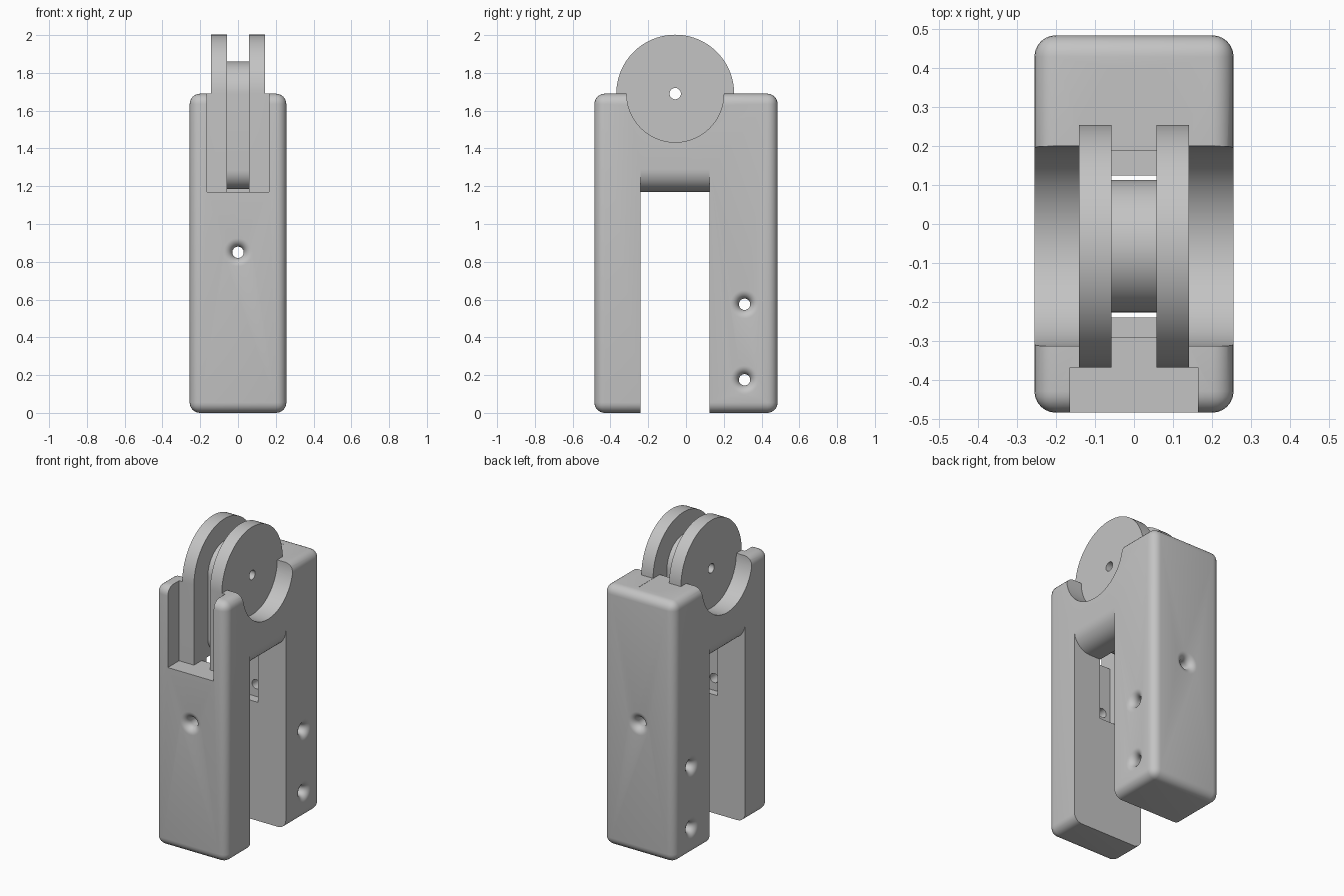
import bpy, bmesh, math
from mathutils import Matrix, Vector

if "Cube" in bpy.data.objects:
    bpy.data.objects.remove(bpy.data.objects["Cube"])

HALF_W, HALF_D, TOP = 0.256, 0.485, 1.69   # block half width, half depth, height
AXLE_Y = -0.057                            # pulley axis (at z = TOP)
GROOVE = 0.058                             # half width of rope groove

grey = bpy.data.materials.new("plain grey")
grey.diffuse_color = (0.55, 0.55, 0.55, 1)
grey.use_nodes = True
grey.node_tree.nodes["Principled BSDF"].inputs["Base Color"].default_value = grey.diffuse_color


def finish(name, bm):
    bmesh.ops.recalc_face_normals(bm, faces=bm.faces)
    me = bpy.data.meshes.new(name)
    bm.to_mesh(me)
    bm.free()
    me.materials.append(grey)
    ob = bpy.data.objects.new(name, me)
    bpy.context.collection.objects.link(ob)
    return ob


def box(name, x0, x1, y0, y1, z0, z1, bevel=0):
    bm = bmesh.new()
    bmesh.ops.create_cube(bm, size=1)
    for v in bm.verts:
        v.co = Vector(((x0 + x1) / 2 + v.co.x * (x1 - x0),
                       (y0 + y1) / 2 + v.co.y * (y1 - y0),
                       (z0 + z1) / 2 + v.co.z * (z1 - z0)))
    if bevel:
        bmesh.ops.bevel(bm, geom=bm.edges[:], offset=bevel, segments=6,
                        profile=0.5, affect='EDGES')
    return finish(name, bm)


def prism(name, pts, axis, a, b):
    """Extrude a 2D profile along x (profile y,z) or y (profile x,z)."""
    def place(p, t):
        return (t, p[0], p[1]) if axis == 'x' else (p[0], t, p[1])
    bm = bmesh.new()
    f = bm.faces.new([bm.verts.new(place(p, a)) for p in pts])
    ext = bmesh.ops.extrude_face_region(bm, geom=[f])
    move = Vector(place((0, 0), b - a))
    for g in ext['geom']:
        if isinstance(g, bmesh.types.BMVert):
            g.co += move
    return finish(name, bm)


def arc(cx, cz, r, a0, a1, n):
    return [(cx + r * math.cos(math.radians(a0 + (a1 - a0) * i / n)),
             cz + r * math.sin(math.radians(a0 + (a1 - a0) * i / n))) for i in range(n + 1)]


def disc(name, r, x0, x1, n=96):
    return prism(name, arc(AXLE_Y, TOP, r, 0, 360, n)[:-1], 'x', x0, x1)


def flared_hole(name, axis, centre, half, r=0.03, flare=0.045, n=32):
    """Through-hole cutter whose two mouths open with a rounded lip."""
    lip = [(half - flare + flare * math.sin(t), r + flare * (1 - math.cos(t)))
           for t in [i * math.pi / 16 for i in range(9)]]
    lip.append((half + 0.03, r + flare))
    profile = [(-t, q) for t, q in reversed(lip)] + lip
    bm = bmesh.new()
    rings = [[bm.verts.new((q * math.cos(2 * math.pi * k / n),
                            q * math.sin(2 * math.pi * k / n), t)) for k in range(n)]
             for t, q in profile]
    for a, b in zip(rings, rings[1:]):
        for k in range(n):
            j = (k + 1) % n
            bm.faces.new((a[k], a[j], b[j], b[k]))
    bm.faces.new(rings[0])
    bm.faces.new(rings[-1])
    turn = Matrix.Rotation(math.pi / 2, 4, 'Y' if axis == 'x' else 'X')
    bm.transform(Matrix.Translation(centre) @ turn)
    return finish(name, bm)


def combine(ob, tool, op='DIFFERENCE'):
    m = ob.modifiers.new("join", 'BOOLEAN')
    m.operation, m.object, m.solver = op, tool, 'EXACT'
    bpy.context.view_layer.objects.active = ob
    bpy.ops.object.modifier_apply(modifier=m.name)
    bpy.data.objects.remove(tool)


# Rounded block
body = box("pulley_block", -HALF_W, HALF_W, -HALF_D, HALF_D, 0, TOP, bevel=0.055)

# Gap between the two legs, with a bridge rounded along its lower sides
R = 0.12
right = arc(HALF_W - R, 1.17 + R, R, -90, 0, 10)
gap = ([(-0.4, -0.1), (-0.4, 1.17 + R)] + [(-x, z) for x, z in reversed(right)]
       + right + [(0.4, 1.17 + R), (0.4, -0.1)])
combine(body, prism("leg_gap", gap, 'y', -0.24, 0.125))

# Front window, and round scoops beside the cheeks
combine(body, box("front_window", -0.165, 0.165, -0.6, -0.369, 1.17, 1.9))
for s in (-1, 1):
    combine(body, disc("side_scoop", 0.257, *sorted((s * 0.142, s * 0.4))))

# Wheel cheeks: a full disc over the block, later split by the rope groove
cheeks = disc("wheel_cheeks", 0.312, -0.142, 0.142)
combine(cheeks, box("trim", -1, 1, -1, 1, 0, 1.40))
combine(body, cheeks, 'UNION')

# Rope groove: over the wheel, down into both legs, and out at the front
groove = [(-0.29, 0.77), (0.187, 0.77), (0.187, TOP - 0.001), (0.4, TOP - 0.001),
          (0.4, 2.2), (-0.6, 2.2), (-0.6, 1.17), (-0.29, 1.17)]
combine(body, prism("rope_groove", groove, 'x', -GROOVE, GROOVE))

# Hub: round on top, straight sides, rounded lower corners
hub_r, low = 0.17, 0.10
hub = (arc(AXLE_Y, TOP, hub_r, 0, 180, 40)
       + arc(AXLE_Y - hub_r + low, 1.185 + low, low, 180, 270, 10)
       + arc(AXLE_Y + hub_r - low, 1.185 + low, low, 270, 360, 10))
combine(body, prism("hub", hub, 'x', -GROOVE - 0.004, GROOVE + 0.004), 'UNION')

# Axle hole and flared screw holes
combine(body, disc("axle_hole", 0.03, -0.5, 0.5, 32))
for z in (0.175, 0.575):
    combine(body, flared_hole("side_hole", 'x', (0, 0.31, z), HALF_W))
combine(body, flared_hole("cord_hole", 'y', (0, 0, 0.85), HALF_D))

# Smooth the curved surfaces, keep hard edges
bpy.ops.object.select_all(action='DESELECT')
body.select_set(True)
bpy.context.view_layer.objects.active = body
bpy.ops.object.shade_smooth_by_angle(angle=math.radians(30))
